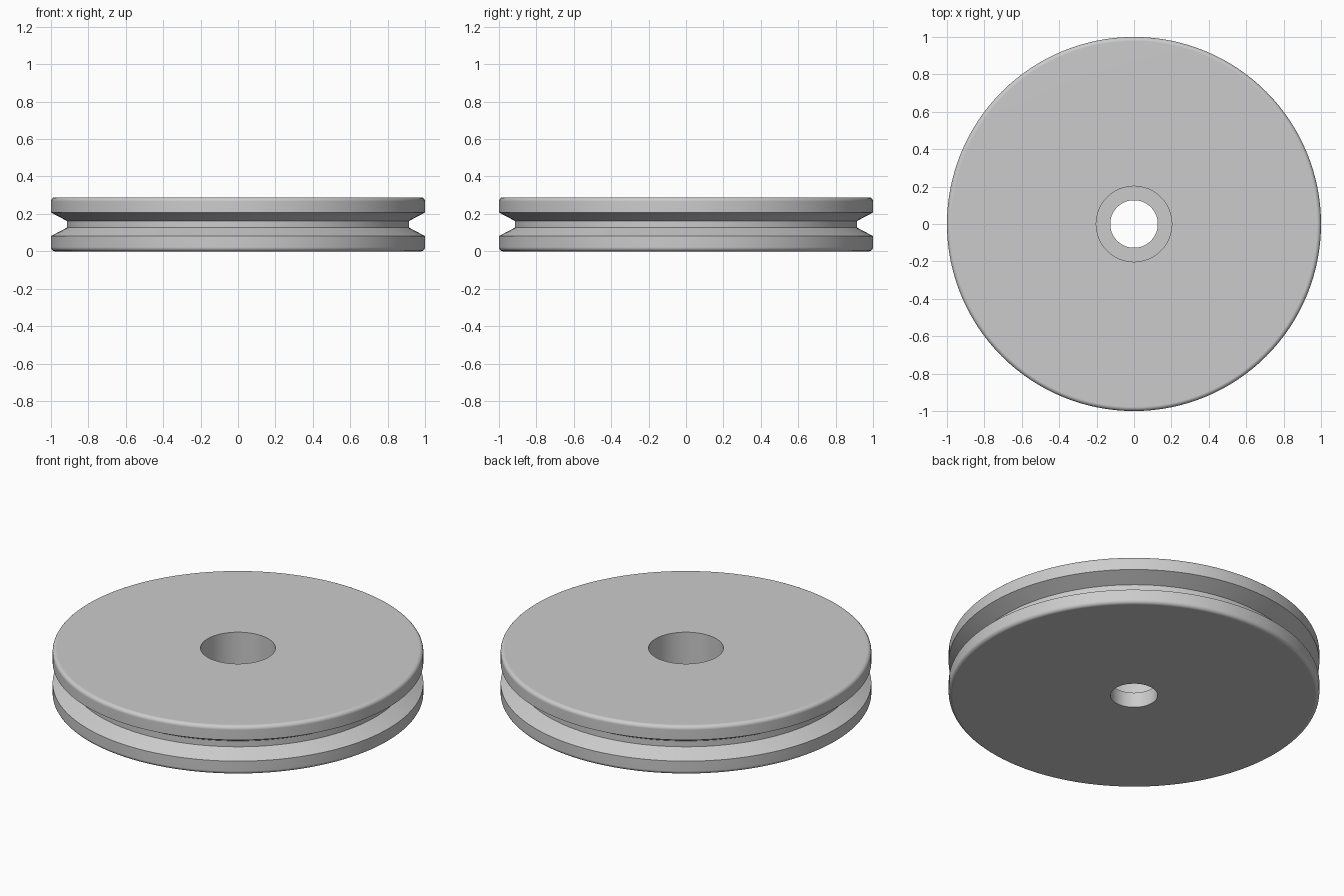
import bpy, bmesh
from math import sin, cos, pi, radians
from mathutils import Vector

if "Cube" in bpy.data.objects:
    bpy.data.objects.remove(bpy.data.objects["Cube"])

THICK, RIM, FILLET = 0.289, 1.0, 0.022
MID = THICK / 2
HOLE, BORE, FLOOR = 0.127, 0.202, 0.09           # through hole, counterbore, counterbore floor
GROOVE_R, GROOVE_OUT, GROOVE_IN = 0.914, 0.063, 0.0175
SIDES, ROUND = 128, 5

# Rounded outer corner, from the top face down to the rim wall
corner = [(RIM - FILLET + FILLET * sin(a), THICK - FILLET + FILLET * cos(a))
          for a in (i * pi / 2 / ROUND for i in range(ROUND + 1))]

# Upper half of the outside, mirrored for the lower half
upper = corner + [(RIM, MID + GROOVE_OUT), (GROOVE_R, MID + GROOVE_IN)]
lower = [(r, THICK - z) for r, z in reversed(upper)]

# Closed cross-section with the stepped bore
profile = [(BORE, THICK)] + upper + lower + [(HOLE, 0), (HOLE, FLOOR), (BORE, FLOOR)]

# Revolve the section into a grooved wheel
bm = bmesh.new()
verts = [bm.verts.new((r, 0, z)) for r, z in profile]
edges = [bm.edges.new((v, verts[(i + 1) % len(verts)])) for i, v in enumerate(verts)]
bmesh.ops.spin(bm, geom=verts + edges, cent=Vector(), axis=Vector((0, 0, 1)),
               angle=2 * pi, steps=SIDES, use_merge=True)
bmesh.ops.remove_doubles(bm, verts=bm.verts[:], dist=1e-5)
bmesh.ops.recalc_face_normals(bm, faces=bm.faces[:])
mesh = bpy.data.meshes.new("pulley_wheel")
bm.to_mesh(mesh)
bm.free()
wheel = bpy.data.objects.new("pulley_wheel", mesh)
bpy.context.collection.objects.link(wheel)

# Plain grey finish
grey = bpy.data.materials.new("light_grey")
grey.use_nodes = True
grey.diffuse_color = (0.6, 0.6, 0.6, 1)
grey.node_tree.nodes["Principled BSDF"].inputs["Base Color"].default_value = grey.diffuse_color
mesh.materials.append(grey)

# Smooth walls with crisp groove and bore edges
bpy.ops.object.select_all(action="DESELECT")
wheel.select_set(True)
bpy.context.view_layer.objects.active = wheel
bpy.ops.object.shade_smooth_by_angle(angle=radians(25))
weighted = wheel.modifiers.new("flat_face_normals", "WEIGHTED_NORMAL")
weighted.keep_sharp = True
